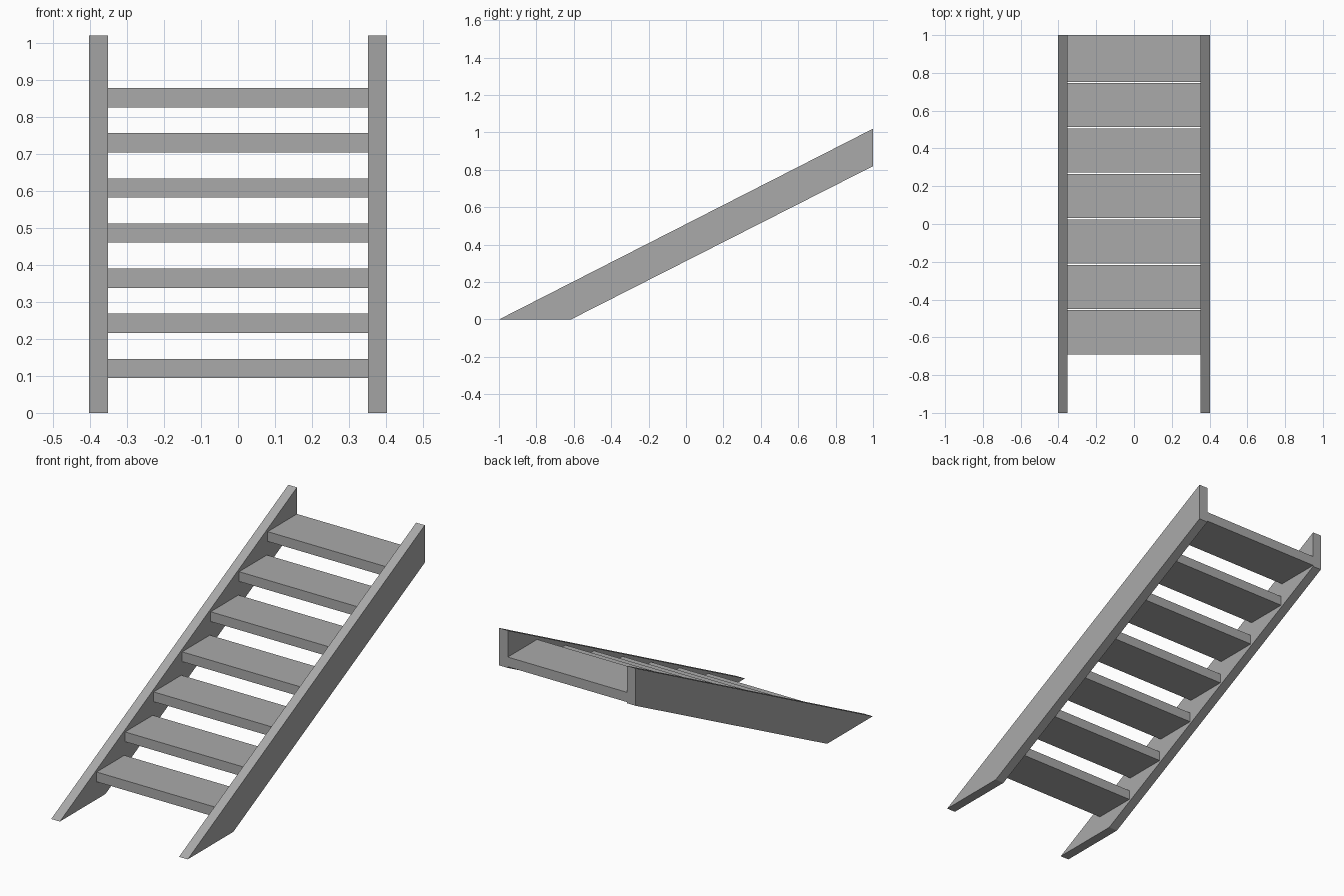
import bpy
import bmesh

default = bpy.data.objects.get("Cube")
if default:
    bpy.data.objects.remove(default, do_unlink=True)

gray = bpy.data.materials.new("plain gray")
gray.use_nodes = True
color = (0.4, 0.4, 0.4, 1)
gray.diffuse_color = color
gray.node_tree.nodes["Principled BSDF"].inputs["Base Color"].default_value = color


def extruded_profile(name, profile, x0, x1):
    """Sweep a closed (y, z) outline along x."""
    bm = bmesh.new()
    face = bm.faces.new([bm.verts.new((x0, y, z)) for y, z in profile])
    swept = bmesh.ops.extrude_face_region(bm, geom=[face])["geom"]
    verts = [g for g in swept if isinstance(g, bmesh.types.BMVert)]
    bmesh.ops.translate(bm, verts=verts, vec=(x1 - x0, 0, 0))
    bmesh.ops.recalc_face_normals(bm, faces=bm.faces)
    mesh = bpy.data.meshes.new(name)
    bm.to_mesh(mesh)
    bm.free()
    mesh.materials.append(gray)
    obj = bpy.data.objects.new(name, mesh)
    bpy.context.collection.objects.link(obj)
    return obj


INNER, OUTER = 0.352, 0.403

# Sloping side boards, cut flat at the floor and plumb at the top
board = [(-1, 0), (-0.615, 0), (1, 0.82), (1, 1.02)]
extruded_profile("left_stringer", board, INNER, OUTER)
extruded_profile("right_stringer", board, -OUTER, -INNER)

# Evenly rising treads; the last one meets the top end of the boards
COUNT, RUN, RISE = 7, 0.2405, 0.122
for i in range(COUNT):
    front = -0.69 + i * RUN
    back = 1 if i == COUNT - 1 else front + RUN - 0.007
    low = 0.094 + i * RISE
    high = low + 0.052
    outline = [(front, low), (back, low), (back, high), (front, high)]
    extruded_profile(f"tread_{i + 1}", outline, -INNER, INNER)
